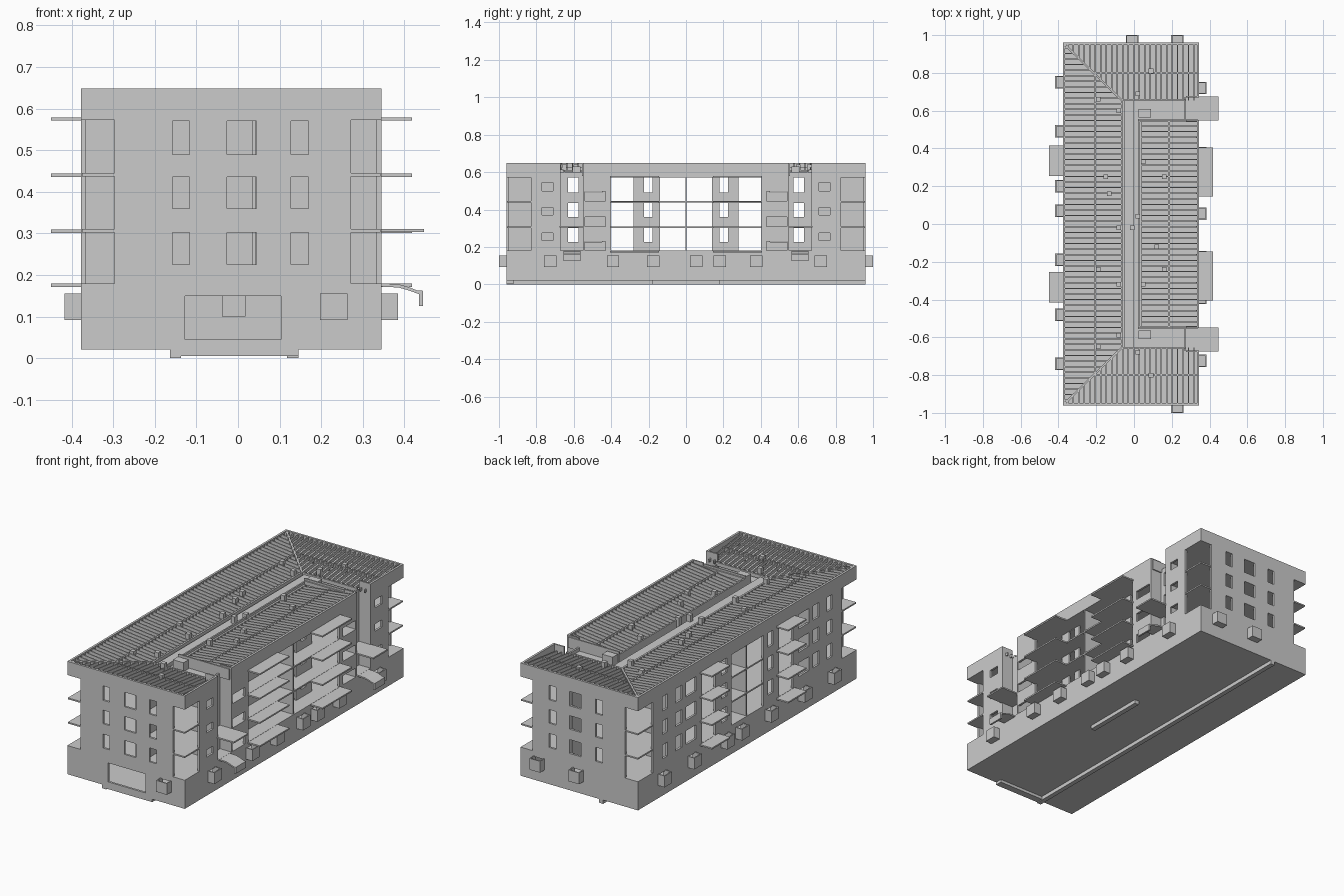
import bpy, bmesh
from mathutils import Vector, Matrix

if "Cube" in bpy.data.objects:
    bpy.data.objects.remove(bpy.data.objects["Cube"])

X0, X1, Y = -0.377, 0.345, 0.96      # outer walls
ZB, ZT, T = 0.025, 0.648, 0.012      # wall bottom, parapet top, wall thickness
LEVELS = [0.18, 0.31, 0.445, 0.58]   # tops of the slabs


def finish(name, bm):
    bmesh.ops.recalc_face_normals(bm, faces=bm.faces)
    me = bpy.data.meshes.new(name)
    bm.to_mesh(me)
    bm.free()
    ob = bpy.data.objects.new(name, me)
    bpy.context.collection.objects.link(ob)
    return ob


def boxes(name, items):
    """One object from boxes given as (x0, x1, y0, y1, z0, z1)."""
    bm = bmesh.new()
    for a, b, c, d, e, f in items:
        m = Matrix.Translation(((a + b) / 2, (c + d) / 2, (e + f) / 2)) @ Matrix.Diagonal((abs(b - a), abs(d - c), f - e, 1))
        bmesh.ops.create_cube(bm, size=1, matrix=m)
    return finish(name, bm)


def beams(name, items, w=0.006, h=0.016):
    """One object from straight beams given by their top end points."""
    bm = bmesh.new()
    for p, q in items:
        p, q = Vector(p), Vector(q)
        d = q - p
        if d.length < 0.01:
            continue
        x = d.normalized()
        y = Vector((0, 0, 1)).cross(x).normalized()
        z = x.cross(y)
        m = Matrix((x * d.length, y * w, z * h)).transposed().to_4x4()
        m.translation = (p + q) / 2 - Vector((0, 0, h / 2))
        bmesh.ops.create_cube(bm, size=1, matrix=m)
    return finish(name, bm)


def wall(name, axis, pos, t, u0, u1, z0, z1, holes=()):
    """Flat wall normal to an axis, from pos to pos + t, with rectangular holes (u0, u1, z0, z1)."""
    us = sorted({u0, u1, *[min(max(v, u0), u1) for h in holes for v in h[:2]]})
    zs = sorted({z0, z1, *[min(max(v, z0), z1) for h in holes for v in h[2:]]})

    def solid(i, j):
        if not (0 <= i < len(us) - 1 and 0 <= j < len(zs) - 1):
            return False
        u, z = (us[i] + us[i + 1]) / 2, (zs[j] + zs[j + 1]) / 2
        return not any(a < u < b and c < z < d for a, b, c, d in holes)

    bm = bmesh.new()

    def quad(*pts):
        bm.faces.new([bm.verts.new((p, u, z) if axis == 'x' else (u, p, z)) for p, u, z in pts])

    p, q = pos, pos + t
    for i in range(len(us) - 1):
        for j in range(len(zs) - 1):
            if not solid(i, j):
                continue
            a, b, c, d = us[i], us[i + 1], zs[j], zs[j + 1]
            for s in (p, q):
                quad((s, a, c), (s, b, c), (s, b, d), (s, a, d))
            for di, v in ((-1, a), (1, b)):
                if not solid(i + di, j):
                    quad((p, v, c), (q, v, c), (q, v, d), (p, v, d))
            for dj, v in ((-1, c), (1, d)):
                if not solid(i, j + dj):
                    quad((p, a, v), (q, a, v), (q, b, v), (p, b, v))
    bmesh.ops.remove_doubles(bm, verts=bm.verts, dist=1e-5)
    return finish(name, bm)


def both(a, b, *z):
    return [(a, b, *z), (-b, -a, *z)]


WIN = [(0.225, 0.302), (0.36, 0.435), (0.49, 0.57)]
SMALL = [(0.235, 0.275), (0.37, 0.41), (0.50, 0.545)]
LOW = [(0.18, 0.23), (0.31, 0.36), (0.445, 0.495)]
OPEN = (0.18, 0.572)
WELL = (0.10, 0.15)
wells = {'right': [-0.725, -0.39, -0.175, 0.055, 0.18, 0.375, 0.72],
         'left': [-0.74, -0.48, -0.19, 0.07, 0.2, 0.49, 0.75],
         'front': [0.23], 'back': [-0.01, 0.23]}


def well_holes(side):
    return [(c - 0.027, c + 0.027, *WELL) for c in wells[side]]


# End walls with windows and open corners
ends = [(a, b, *z) for z in WIN for a, b in ((-0.158, -0.117), (-0.027, 0.045), (0.127, 0.17))]
ends += [(X0, -0.297, *OPEN), (0.272, X1, *OPEN)]
wall('front_wall', 'y', -Y, T, X0, X1, ZB, ZT, ends + well_holes('front') + [(-0.127, 0.103, 0.045, 0.15)])
wall('back_wall', 'y', Y, -T, X0, X1, ZB, ZT, ends + well_holes('back'))

# Long right wall: loggias, entrance recesses, small windows
right = both(0.83, Y, *OPEN) + both(0.55, 0.67, 0.18, ZT + 0.01) + [(-0.4, 0.4, *OPEN)] + well_holes('right')
for z in SMALL:
    right += both(0.71, 0.77, *z)
for z in LOW:
    right += both(0.43, 0.54, *z)
wall('right_wall', 'x', X1, -T, -Y + T, Y - T, ZB, ZT, right)

# Long left wall: balcony openings, middle loggia, windows
left = both(0.83, Y, *OPEN) + both(0.28, 0.4, *OPEN) + [(-0.14, 0.14, *OPEN)] + well_holes('left')
for z in WIN:
    for a, b in ((0.18, 0.225), (0.45, 0.54), (0.575, 0.63), (0.70, 0.745)):
        left += both(a, b, *z)
wall('left_wall', 'x', X0, T, -Y + T, Y - T, ZB, ZT, left)

# Floor slabs, stepped back at the entrance recesses
slabs = []
for z in LEVELS:
    slabs.append((X0 + 0.002, 0.275, -Y + 0.002, Y - 0.002, z - 0.008, z))
    for a, b in ((-Y + 0.002, -0.67), (-0.55, 0.55), (0.67, Y - 0.002)):
        slabs.append((0.275, X1 - 0.002, a, b, z - 0.008, z))
boxes('floor_slabs', slabs)
boxes('ground_slab', [(X0, X1, -Y, Y, ZB - 0.004, ZB + 0.004)])

# Inner walls
for s in (-1, 1):
    for y in (0.55, 0.67):
        wall('party_wall', 'y', s * y, 0.008 if (y > 0.6) == (s > 0) else -0.008, X0 + T, 0.275, 0.18, 0.572)
        wall('recess_side', 'y', s * y, 0.008 if (y > 0.6) == (s > 0) else -0.008, 0.275, X1 - T, 0.172, ZT)
    a, b = sorted((s * 0.55, s * 0.67))
    wall('recess_wall', 'x', 0.275, -0.01, a, b, 0.172, 0.60,
         [(*sorted((s * 0.575, s * 0.63)), *z) for z in WIN])
    a, b = sorted((s * 0.67, s * 0.948))
    wall('wing_wall', 'x', 0.035, 0.008, a, b, 0.18, 0.572)
    a, b = sorted((s * 0.14, s * 0.28))
    wall('loggia_panel', 'x', 0.26, -0.01, a, b, 0.18, 0.572,
         [(*sorted((s * 0.18, s * 0.225)), *z) for z in WIN])
boxes('centre_wall', [(X0 + 0.004, X1 - 0.004, -0.004, 0.004, 0.18, 0.572)])

# Balconies, entrance canopies
balc = []
for z in LEVELS:
    for s in (-1, 1):
        balc.append((X1 - 0.01, 0.418, s * 0.145, s * 0.405, z - 0.009, z - 0.001))
        balc.append((-0.45, X0 + 0.01, s * 0.255, s * 0.415, z - 0.009, z - 0.001))
boxes('balconies', balc)
boxes('entrance_slabs', [(0.275, 0.447, s * 0.548, s * 0.675, 0.303, 0.311) for s in (-1, 1)]
      + [(0.275, X1, s * 0.55, s * 0.67, 0.172, 0.18) for s in (-1, 1)])
profile = [(0.34, 0.18), (0.385, 0.178), (0.41, 0.171), (0.43, 0.163), (0.445, 0.162), (0.445, 0.126),
           (0.435, 0.126), (0.435, 0.154), (0.41, 0.163), (0.385, 0.17), (0.34, 0.172)]
for s in (-1, 1):
    bm = bmesh.new()
    f = bm.faces.new([bm.verts.new((x, s * 0.61 - 0.045, z)) for x, z in profile])
    r = bmesh.ops.extrude_face_region(bm, geom=[f])
    bmesh.ops.translate(bm, vec=(0, 0.09, 0), verts=[v for v in r['geom'] if isinstance(v, bmesh.types.BMVert)])
    finish('curved_canopy', bm)

# Window wells: open-topped boxes outside the basement windows
parts = []
for side, centres in wells.items():
    for c in centres:
        for u0, u1, d0, d1, z0, z1 in ((-0.033, 0.033, 0, 0.04, 0.092, 0.1), (-0.033, 0.033, 0.034, 0.04, 0.1, 0.155),
                                       (-0.033, -0.027, 0, 0.034, 0.1, 0.155), (0.027, 0.033, 0, 0.034, 0.1, 0.155)):
            if side in ('front', 'back'):
                k = -1 if side == 'front' else 1
                parts.append((c + u0, c + u1, k * (Y + d0), k * (Y + d1), z0, z1))
            else:
                k, e = (1, X1) if side == 'right' else (-1, X0)
                parts.append((e + k * d0, e + k * d1, c + u0, c + u1, z0, z1))
boxes('window_wells', parts)

# Footings under the ground slab
boxes('footings', [(-0.163, -0.137, -Y, Y, 0, ZB), (0.118, 0.145, -0.18, 0.18, 0, ZB),
                   (-0.15, 0.145, -Y, -0.92, 0.005, ZB)])

# Roof timbers: rafters falling from the parapets to a central valley
HI, LO, XV, YV = 0.646, 0.612, -0.065, 0.655
XL, XR, YE = X0 + T, X1 - T, Y - T
rafters, purlins, posts = [], [], []
n = 64
for i in range(n):
    y = -YE + (i + 0.5) * 2 * YE / n
    t = min(1, (YE - abs(y)) / (YE - YV))
    rafters.append(((XL, y, HI), (XL + (XV - XL) * t, y, HI + (LO - HI) * t)))
    if abs(y) < 0.54:
        rafters.append(((0.035, y, LO), (XR, y, HI)))
for s in (-1, 1):
    for i in range(24):
        x = XL + (i + 0.5) * (XR - XL) / 24
        t = min(1, (x - XL) / (XV - XL))
        rafters.append(((x, s * YE, HI), (x, s * (YE + (YV - YE) * t), HI + (LO - HI) * t)))
    purlins += [((XL, s * YE, HI), (XV, s * YV, LO)), ((-0.205, s * 0.8, 0.624), (XR, s * 0.8, 0.624)),
                ((XV, s * YV, LO), (0.275, s * YV, LO)), ((0.03, s * 0.545, 0.63), (XR, s * 0.545, 0.63))]
    posts += [(x, s * 0.8) for x in (-0.1, 0, 0.1, 0.2, 0.3)]
purlins += [((x, -y, z), (x, y, z)) for x, y, z in
            ((-0.205, 0.8, 0.624), (XV, YV, LO), (0.035, 0.545, LO), (0.185, 0.545, 0.624))]
posts += [(-0.205, -0.78 + 0.12 * i) for i in range(14)] + [(0.185, -0.48 + 0.12 * i) for i in range(9)]
beams('rafters', rafters)
beams('purlins', purlins, 0.01, 0.02)
boxes('roof_posts', [(x - 0.004, x + 0.004, y - 0.004, y + 0.004, 0.58, 0.61) for x, y in posts])

# Valley gutter, upstand, vents and roof hatches
boxes('valley', [(-0.05, 0.0, -0.65, 0.65, 0.58, 0.602)])
boxes('upstand', [(0.022, 0.03, -0.548, 0.548, 0.58, 0.625)]
      + [(0.022, 0.335, s * 0.548, s * 0.556, 0.58, 0.64) for s in (-1, 1)])
vents = [(.09, .81), (-.19, .66), (.02, .69), (-.08, .6), (.05, .33), (-.15, .25), (.16, .25), (-.13, .16),
         (.02, .04), (-.08, -.02), (-.01, -.02), (.12, -.12), (-.19, -.24), (.16, -.24), (-.08, -.32),
         (.05, -.32), (-.08, -.59), (-.19, -.65), (.02, -.68), (.09, -.8)]
boxes('roof_vents', [(x - 0.012, x + 0.012, y - 0.012, y + 0.012, 0.58, 0.64) for x, y in vents])
boxes('roof_hatches', [(0.025, 0.09, s * 0.563, s * 0.608, 0.58, 0.63) for s in (-1, 1)])
